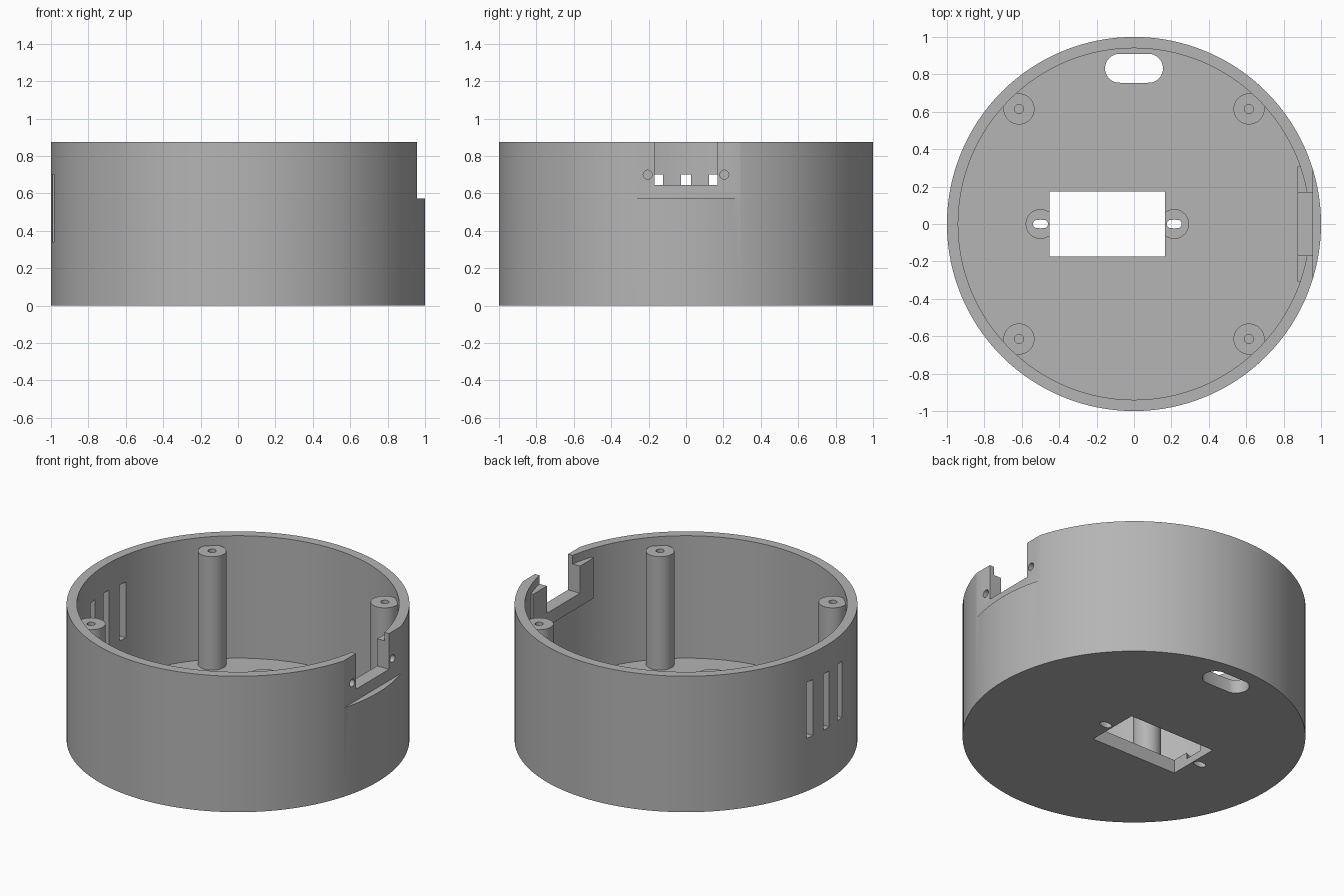
import bpy, bmesh, math

if "Cube" in bpy.data.objects:
    bpy.data.objects.remove(bpy.data.objects["Cube"])

H, FLOOR, R_IN = 0.875, 0.087, 0.94

grey = bpy.data.materials.new("grey plastic")
grey.diffuse_color = (0.46, 0.46, 0.46, 1)
grey.use_nodes = True
grey.node_tree.nodes["Principled BSDF"].inputs["Base Color"].default_value = grey.diffuse_color


def prism(name, rings, seg=32, stretch=0.0, centre=(0, 0, 0), sideways=False):
    # Closed solid from (radius, z) rings; stretch makes it round-ended along x
    bm = bmesh.new()
    loops = []
    for r, z in rings:
        loop = []
        for i in range(seg):
            a = 2 * math.pi * i / seg
            x, y = r * math.cos(a), r * math.sin(a)
            if abs(x) > 1e-6:
                x += math.copysign(stretch, x)
            p = (z, x, y) if sideways else (x, y, z)
            loop.append(bm.verts.new([p[k] + centre[k] for k in range(3)]))
        loops.append(loop)
    for a, b in zip(loops, loops[1:]):
        for i in range(seg):
            j = (i + 1) % seg
            bm.faces.new((a[i], a[j], b[j], b[i]))
    bm.faces.new(loops[0][::-1])
    bm.faces.new(loops[-1])
    return finish(name, bm)


def box(name, x0, x1, y0, y1, z0, z1):
    bm = bmesh.new()
    bmesh.ops.create_cube(bm, size=1)
    for v in bm.verts:
        v.co = (x1 if v.co.x > 0 else x0, y1 if v.co.y > 0 else y0, z1 if v.co.z > 0 else z0)
    return finish(name, bm)


def finish(name, bm):
    bmesh.ops.recalc_face_normals(bm, faces=bm.faces[:])
    me = bpy.data.meshes.new(name)
    bm.to_mesh(me)
    bm.free()
    me.materials.append(grey)
    ob = bpy.data.objects.new(name, me)
    bpy.context.scene.collection.objects.link(ob)
    return ob


def volume(me):
    bm = bmesh.new()
    bm.from_mesh(me)
    v = bm.calc_volume(signed=True)
    bm.free()
    return v


def combine(target, tool, op="DIFFERENCE"):
    # Apply a boolean, keeping only a result of plausible volume
    before, change = volume(target.data), abs(volume(tool.data))
    low, high = (before - change, before) if op == "DIFFERENCE" else (before, before + change)
    for solver in ("MANIFOLD", "EXACT", "FLOAT"):
        m = target.modifiers.new("cut", "BOOLEAN")
        m.operation, m.solver, m.object = op, solver, tool
        bpy.context.view_layer.update()
        deps = bpy.context.evaluated_depsgraph_get()
        me = bpy.data.meshes.new_from_object(target.evaluated_get(deps))
        target.modifiers.remove(m)
        v = volume(me)
        if len(me.polygons) and low - 1e-4 < v < high + 1e-4 and abs(v - before) > 1e-7:
            target.data = me
            break
    bpy.data.objects.remove(tool, do_unlink=True)


# Round open-topped housing
housing = prism("housing", [(1, 0), (1, H), (R_IN, H), (R_IN, FLOOR)], 128)

# Four screw posts with pilot holes
for sx in (-1, 1):
    for sy in (-1, 1):
        c = (sx * 0.615, sy * 0.615, 0)
        combine(housing, prism("post", [(0.083, FLOOR - 0.03), (0.083, 0.817)], centre=c), "UNION")
        combine(housing, prism("pilot", [(0.024, 0.5), (0.024, 1.0)], 20, centre=c))

# Connector mount: inner block, outer flat, opening and screw holes
combine(housing, box("block", 0.873, 0.945, -0.308, 0.308, 0.56, 0.82), "UNION")
combine(housing, box("flat", 0.957, 1.2, -0.5, 0.5, 0.572, 1.1))
combine(housing, box("opening", 0.8, 1.2, -0.168, 0.168, 0.645, 1.1))
for s in (-1, 1):
    combine(housing, prism("mount_hole", [(0.024, 0.90), (0.024, 1.02)], 20,
                           centre=(0, s * 0.205, 0.70), sideways=True))

# Three vent slits in the left wall
for y in (-0.152, 0, 0.152):
    combine(housing, box("vent", -1.2, -0.85, y - 0.028, y + 0.028, 0.34, 0.70))

# Floor: socket opening, its recessed screw slots, and the cable slot
for x in (-0.50, 0.215):
    combine(housing, prism("recess", [(0.077, FLOOR - 0.04), (0.077, 0.2)], centre=(x, 0, 0)))
    combine(housing, prism("screw_slot", [(0.023, -0.1), (0.023, 0.2)], 20, 0.017, (x, 0, 0)))
combine(housing, box("socket_opening", -0.452, 0.165, -0.173, 0.175, -0.1, 0.2))
combine(housing, prism("cable_slot", [(0.078, -0.1), (0.078, 0.2)], 32, 0.077, (0, 0.832, 0)))

# One material, smooth curved walls with sharp edges
housing.data.materials.clear()
housing.data.materials.append(grey)
bpy.ops.object.select_all(action="DESELECT")
housing.select_set(True)
bpy.context.view_layer.objects.active = housing
bpy.ops.object.shade_smooth_by_angle(angle=math.radians(30))
